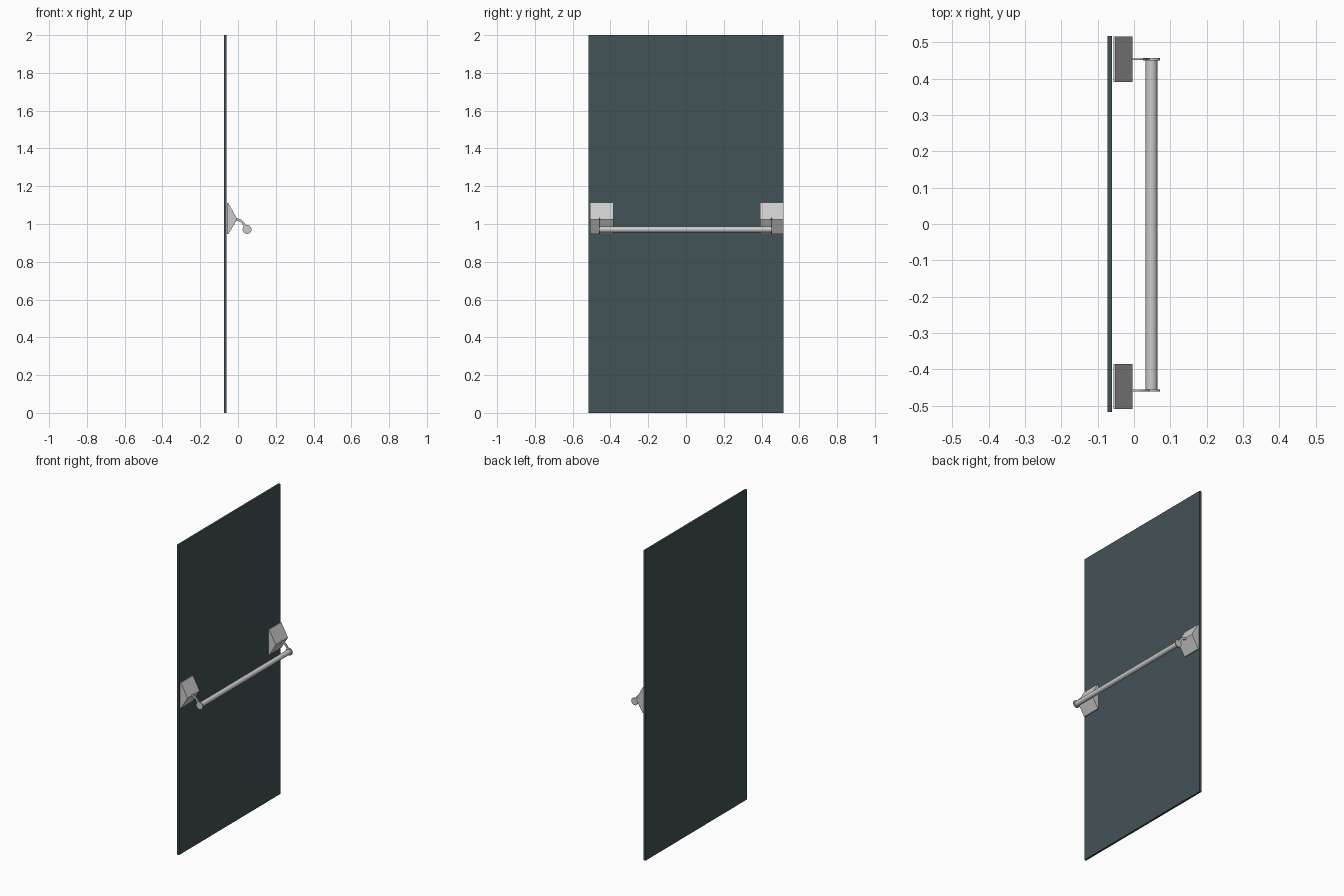
import bpy, bmesh, math

if "Cube" in bpy.data.objects:
    bpy.data.objects.remove(bpy.data.objects["Cube"])


def prism(name, profile, y0, y1, smooth=False):
    """Extrude an (x, z) outline along y."""
    bm = bmesh.new()
    face = bm.faces.new([bm.verts.new((x, y0, z)) for x, z in profile])
    ext = bmesh.ops.extrude_face_region(bm, geom=[face])
    verts = [v for v in ext["geom"] if isinstance(v, bmesh.types.BMVert)]
    bmesh.ops.translate(bm, verts=verts, vec=(0, y1 - y0, 0))
    bmesh.ops.recalc_face_normals(bm, faces=bm.faces)
    mesh = bpy.data.meshes.new(name)
    bm.to_mesh(mesh)
    bm.free()
    ob = bpy.data.objects.new(name, mesh)
    bpy.context.collection.objects.link(ob)
    if smooth:
        bpy.ops.object.select_all(action='DESELECT')
        ob.select_set(True)
        bpy.context.view_layer.objects.active = ob
        bpy.ops.object.shade_smooth_by_angle(angle=math.radians(35))
    return ob


def circle(cx, cz, r, n=32):
    return [(cx + r * math.cos(2 * math.pi * i / n),
             cz + r * math.sin(2 * math.pi * i / n)) for i in range(n)]


def arm_outline(path_points, half_width, steps=10):
    """Ribbon around a cubic Bezier path."""
    p0, p1, p2, p3 = path_points
    upper, lower = [], []
    for i in range(steps + 1):
        t = i / steps
        s = 1 - t
        x, z = (s**3 * a + 3*s*s*t * b + 3*s*t*t * c + t**3 * d
                for a, b, c, d in zip(p0, p1, p2, p3))
        dx, dz = (3*s*s * (b - a) + 6*s*t * (c - b) + 3*t*t * (d - c)
                  for a, b, c, d in zip(p0, p1, p2, p3))
        k = half_width / math.hypot(dx, dz)
        upper.append((x - dz * k, z + dx * k))
        lower.append((x + dz * k, z - dx * k))
    return upper + lower[::-1]


# Door panel
door = prism("door_panel", [(-0.073, 0), (-0.06, 0), (-0.06, 2), (-0.073, 2)], -0.517, 0.517)
mat = bpy.data.materials.new("dark_slate")
mat.diffuse_color = (0.055, 0.085, 0.095, 1)
mat.use_nodes = True
mat.node_tree.nodes["Principled BSDF"].inputs["Base Color"].default_value = mat.diffuse_color
door.data.materials.append(mat)

# Push bar
BX, BZ = 0.048, 0.971
prism("push_bar", circle(BX, BZ, 0.016), -0.457, 0.453, True)

# Wedge housings, curved arms and end discs
wedge = [(-0.057, 0.946), (-0.051, 0.946), (-0.004, 1.025), (-0.051, 1.11), (-0.057, 1.11)]
arm = arm_outline([(-0.016, 1.024), (0.012, 1.024), (0.028, 1.012), (0.042, 0.978)], 0.007)
for side, h0, h1, y in (("left", -0.509, -0.385, -0.458), ("right", 0.391, 0.515, 0.453)):
    prism(side + "_housing", wedge, h0, h1)
    prism(side + "_arm", arm, y - 0.0025, y + 0.0025, True)
    prism(side + "_end_disc", circle(BX, BZ, 0.0235), y - 0.003, y + 0.003, True)
